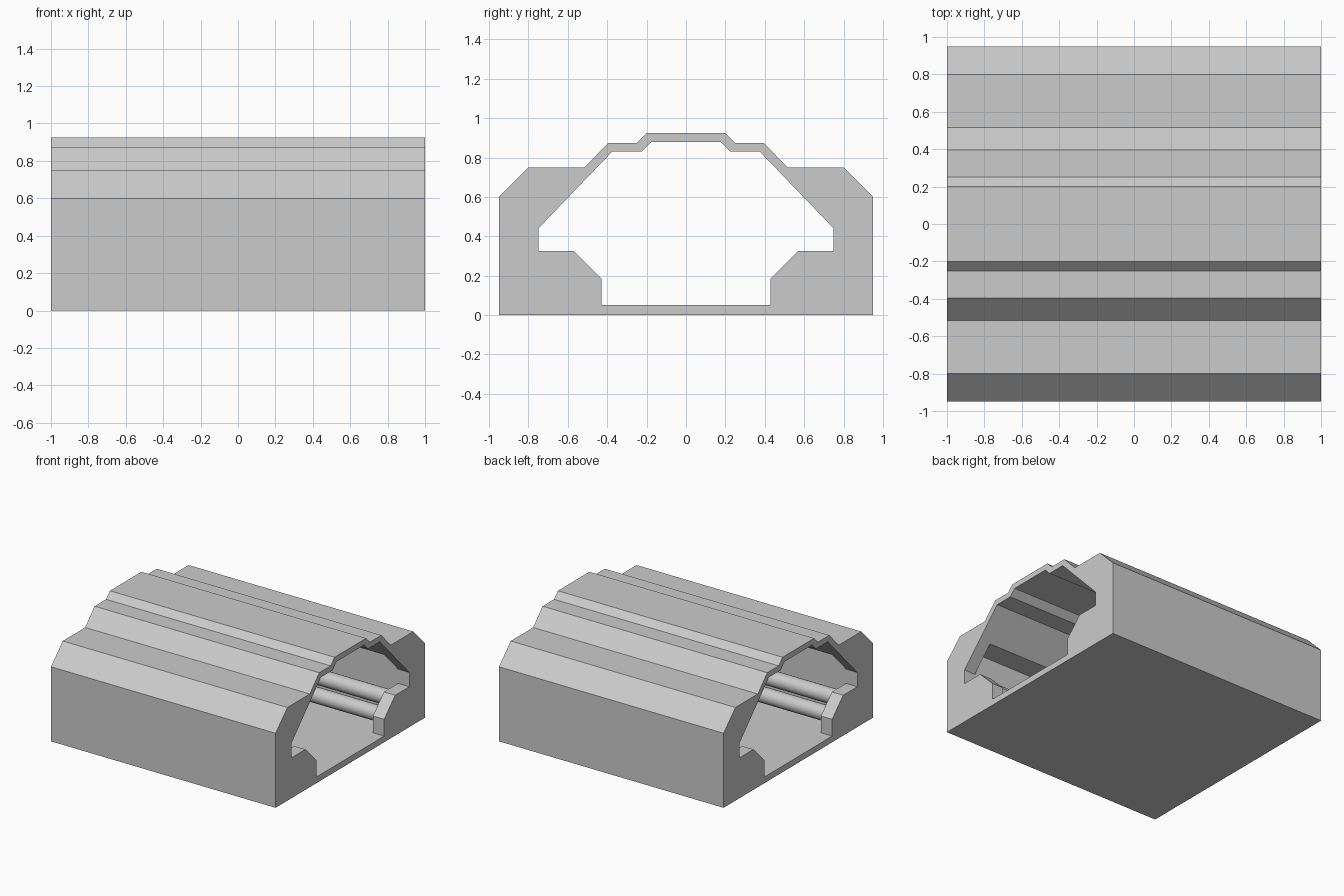
import bpy, bmesh, math

if "Cube" in bpy.data.objects:
    bpy.data.objects.remove(bpy.data.objects["Cube"])

grey = bpy.data.materials.new("plain grey")
grey.diffuse_color = (0.6, 0.6, 0.6, 1)
grey.use_nodes = True
grey.node_tree.nodes["Principled BSDF"].inputs["Base Color"].default_value = grey.diffuse_color

HALF, RIB = 1.0, 0.9          # tunnel half length, inner side of the end ribs

# Half profiles as (y, z), from the floor up to the crown
OUTER = [(.95, 0), (.95, .6), (.8, .75), (.515, .75), (.395, .875), (.25, .875), (.2, .925)]
VAULT = [(.575, .622), (.375, .83), (.225, .83), (.175, .88)]
RIB_SIDE = [(.43, .05), (.43, .185), (.57, .325), (.75, .325), (.75, .44)]
RECESS = [(.43, .05), (.755, .05), (.755, .622)]


def mirrored(half):
    """Closed loop from a half profile."""
    return half + [(-y, z) for y, z in reversed(half)]


def loop_edges(bm, pts, x):
    vs = [bm.verts.new((x, y, z)) for y, z in pts]
    return [bm.edges.new((vs[i], vs[(i + 1) % len(vs)])) for i in range(len(vs))]


def strips(bm, pts, x0, x1):
    """Walls of a closed profile swept along x."""
    for (ya, za), (yb, zb) in zip(pts, pts[1:] + pts[:1]):
        bm.faces.new([bm.verts.new(c) for c in
                      ((x0, ya, za), (x1, ya, za), (x1, yb, zb), (x0, yb, zb))])


def finish(bm, name):
    bmesh.ops.remove_doubles(bm, verts=bm.verts, dist=1e-4)
    bmesh.ops.recalc_face_normals(bm, faces=bm.faces)
    me = bpy.data.meshes.new(name)
    bm.to_mesh(me)
    bm.free()
    me.materials.append(grey)
    ob = bpy.data.objects.new(name, me)
    bpy.context.collection.objects.link(ob)
    return ob


# Tunnel shell: outside, end faces, rib openings and wider middle cavity
outer, opening = mirrored(OUTER), mirrored(RIB_SIDE + VAULT)
cavity = mirrored(RECESS + VAULT)
bm = bmesh.new()
for s in (-1, 1):
    edges = loop_edges(bm, outer, s * HALF) + loop_edges(bm, opening, s * HALF)
    bmesh.ops.triangle_fill(bm, edges=edges, use_beauty=True, normal=(s, 0, 0))
strips(bm, outer, -HALF, HALF)
strips(bm, cavity, -RIB, RIB)
back = RIB_SIDE + [VAULT[0]] + RECESS[:0:-1]
for s in (-1, 1):
    strips(bm, opening, s * RIB, s * HALF)
    for side in (-1, 1):      # rib backs facing the cavity
        bm.faces.new([bm.verts.new((s * RIB, side * y, z)) for y, z in back])
finish(bm, "tunnel_shell")

# Two pipes along the foot of each wall
for side, label in ((-1, "front"), (1, "back")):
    for level, y, z in (("lower", .515, .17), ("upper", .62, .263)):
        bpy.ops.mesh.primitive_cylinder_add(vertices=24, radius=.06, depth=2 * RIB,
                                            location=(0, side * y, z),
                                            rotation=(0, math.pi / 2, 0))
        pipe = bpy.context.object
        pipe.name = f"{label}_{level}_pipe"
        pipe.data.materials.append(grey)
        bpy.ops.object.shade_smooth_by_angle()
